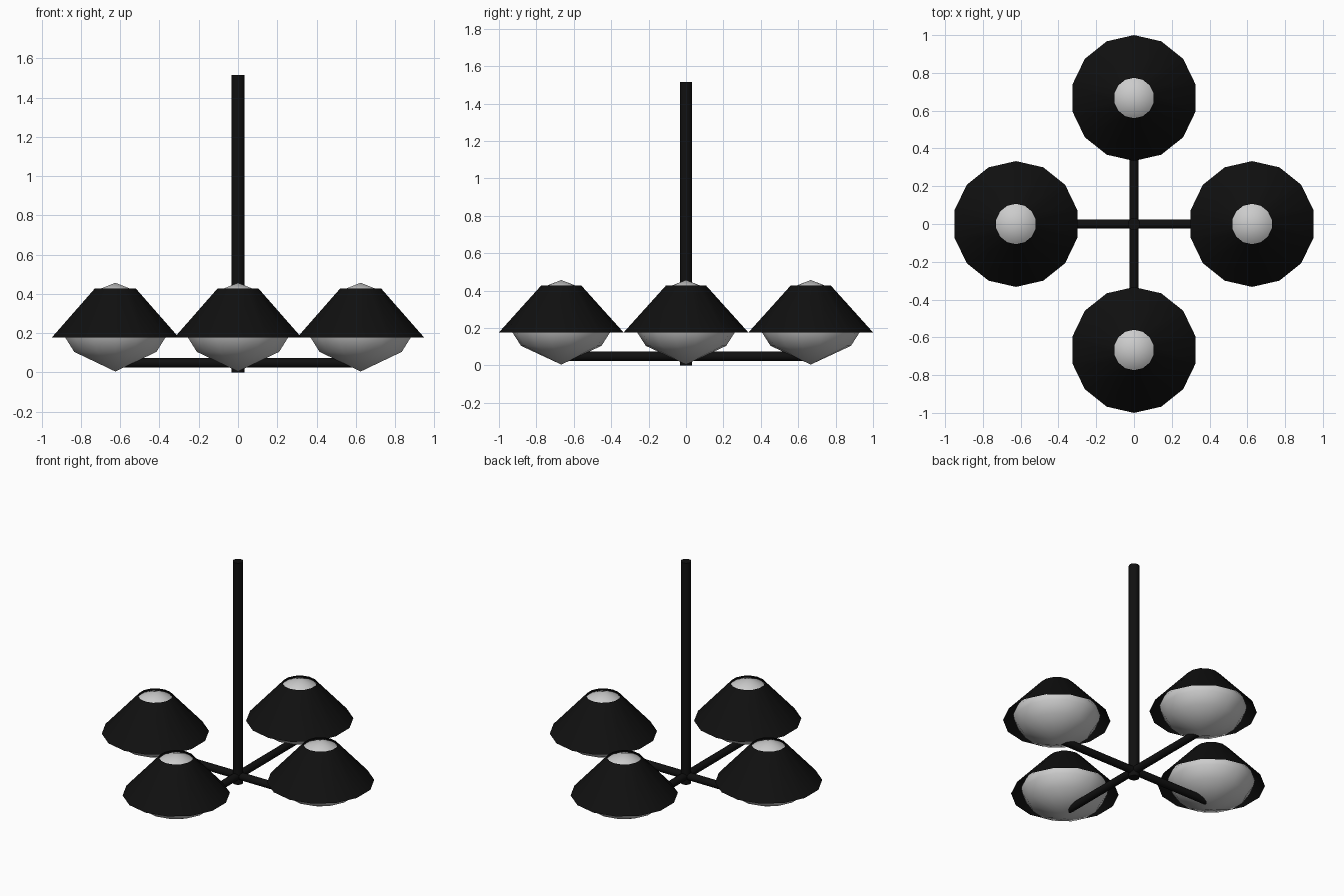
import bpy, bmesh, math
from mathutils import Vector

if "Cube" in bpy.data.objects:
    bpy.data.objects.remove(bpy.data.objects["Cube"])

black = bpy.data.materials.new("black_metal")
black.diffuse_color = (0.005, 0.005, 0.005, 1)
black.use_nodes = True
black.node_tree.nodes["Principled BSDF"].inputs["Base Color"].default_value = black.diffuse_color
SIDES = 14


def finish(name, bm, angle, mat=None, location=(0, 0, 0)):
    mesh = bpy.data.meshes.new(name)
    bm.to_mesh(mesh)
    bm.free()
    obj = bpy.data.objects.new(name, mesh)
    bpy.context.collection.objects.link(obj)
    obj.location = location
    if mat:
        mesh.materials.append(mat)
    bpy.ops.object.select_all(action='DESELECT')
    obj.select_set(True)
    bpy.context.view_layer.objects.active = obj
    bpy.ops.object.shade_smooth_by_angle(angle=math.radians(angle))
    return obj


def lathe(name, profile, location, mat=None):
    """Spin (radius, z) points around z, with a vertex facing +y."""
    bm = bmesh.new()
    verts = [bm.verts.new((0, r, z)) for r, z in profile]
    edges = [bm.edges.new(pair) for pair in zip(verts, verts[1:])]
    bmesh.ops.spin(bm, geom=verts + edges, cent=(0, 0, 0), axis=(0, 0, 1),
                   angle=math.tau, steps=SIDES)
    bmesh.ops.remove_doubles(bm, verts=bm.verts[:], dist=0.0005)
    bmesh.ops.recalc_face_normals(bm, faces=bm.faces[:])
    return finish(name, bm, 60, mat, location)


def rod(name, start, end, radius):
    start, end = Vector(start), Vector(end)
    axis = end - start
    bm = bmesh.new()
    bmesh.ops.create_cone(bm, cap_ends=True, segments=16, radius1=radius,
                          radius2=radius, depth=axis.length)
    obj = finish(name, bm, 35, black, (start + end) / 2)
    obj.rotation_euler = axis.to_track_quat('Z', 'Y').to_euler()
    return obj


# Hanging pole and crossed arms
rod("pole", (0, 0, 0), (0, 0, 1.515), 0.033)
rod("arm_x", (-0.625, 0, 0.05), (0.625, 0, 0.05), 0.025)
rod("arm_y", (0, -0.667, 0.05), (0, 0.667, 0.05), 0.025)

# Open conical shade and the diffuser bulb inside it
shade_profile = [(0.333, 0.177), (0.107, 0.428)]
bulb_profile = [(0, 0.005), (0.215, 0.105), (0.263, 0.18), (0.27, 0.22),
                (0.25, 0.25), (0.1, 0.418), (0, 0.457)]

places = {"left": (-0.625, 0, 0), "right": (0.625, 0, 0),
          "front": (0, -0.667, 0), "back": (0, 0.667, 0)}
for side, place in places.items():
    lathe(side + "_shade", shade_profile, place, black)
    lathe(side + "_bulb", bulb_profile, place)
